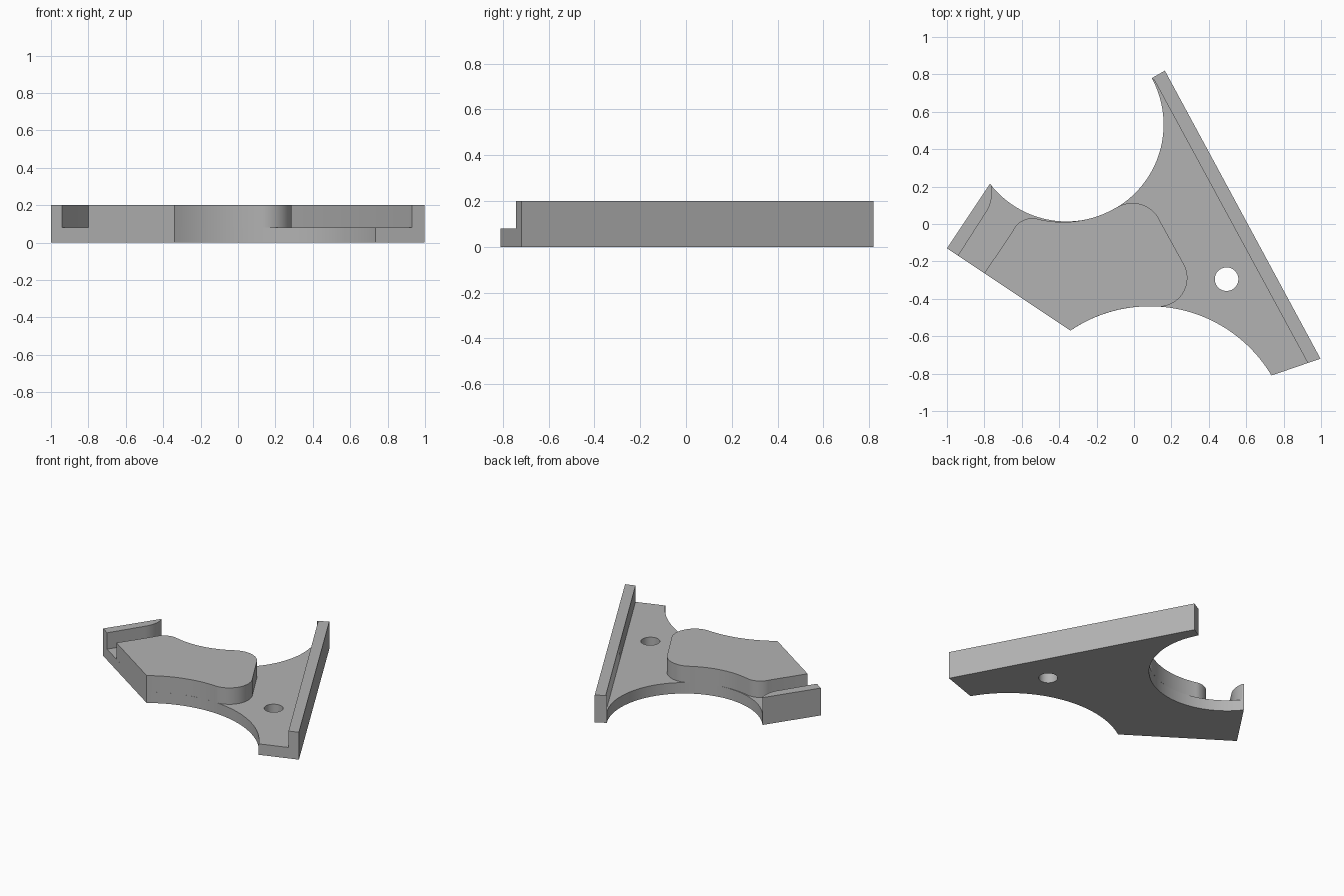
import bpy, bmesh, math

if "Cube" in bpy.data.objects:
    bpy.data.objects.remove(bpy.data.objects["Cube"])

grey = bpy.data.materials.new("light grey")
grey.diffuse_color = (0.45, 0.45, 0.45, 1)
grey.use_nodes = True
grey.node_tree.nodes["Principled BSDF"].inputs["Base Color"].default_value = grey.diffuse_color


def arc(p, m, q, n=32):
    """Points on the circle from p through m to q."""
    a, b, c = complex(*p), complex(*m), complex(*q)
    w = (c - a) / (b - a)
    o = a - (a - b) * (w - abs(w) ** 2) / 2j / w.imag
    turn = (c - o) / (a - o)
    sweep = math.atan2(turn.imag, turn.real)
    if sweep * w.imag < 0:
        sweep += math.copysign(2 * math.pi, w.imag)
    pts = []
    for i in range(n + 1):
        t = sweep * i / n
        z = o + (a - o) * complex(math.cos(t), math.sin(t))
        pts.append((z.real, z.imag))
    return pts


def prism(name, loops, z0, z1):
    """Solid plate from an outline and optional hole loops."""
    bm = bmesh.new()
    rings = []
    for z in (z0, z1):
        edges, level = [], []
        for loop in loops:
            pts = [p for i, p in enumerate(loop) if math.dist(p, loop[i - 1]) > 1e-4]
            vs = [bm.verts.new((x, y, z)) for x, y in pts]
            edges += [bm.edges.new((vs[i - 1], vs[i])) for i in range(len(vs))]
            level.append(vs)
        bmesh.ops.triangle_fill(bm, edges=edges, use_beauty=True, normal=(0, 0, 1))
        rings.append(level)
    for low, high in zip(*rings):
        for i in range(len(low)):
            bm.faces.new((low[i - 1], low[i], high[i], high[i - 1]))
    bmesh.ops.recalc_face_normals(bm, faces=bm.faces)
    mesh = bpy.data.meshes.new(name)
    bm.to_mesh(mesh)
    bm.free()
    mesh.materials.append(grey)
    ob = bpy.data.objects.new(name, mesh)
    bpy.context.collection.objects.link(ob)
    bpy.ops.object.select_all(action='DESELECT')
    ob.select_set(True)
    bpy.context.view_layer.objects.active = ob
    bpy.ops.object.shade_smooth_by_angle(angle=math.radians(30))
    return ob


FLOOR, TOP = 0.08, 0.20
left, front = (-1.0, -0.13), (-0.34, -0.57)
foot, right = (0.735, -0.81), (0.997, -0.72)
tip, tip_in = (0.165, 0.82), (0.095, 0.78)
horn = (-0.77, 0.215)

# Base plate with two scooped sides and a round hole
hole = [(0.495 + 0.063 * math.cos(i * math.pi / 20),
         -0.295 + 0.063 * math.sin(i * math.pi / 20)) for i in range(40)]
outline = ([left] + arc(front, (0.083, -0.44), foot, 48) + [right, tip]
           + arc(tip_in, (0.007, 0.166), horn, 64))
prism("base_plate", [outline, hole], 0, FLOOR)

# Long straight wall
prism("long_wall", [[right, tip, tip_in, (0.108, 0.77), (0.929, -0.743)]], FLOOR, TOP)

# Short end wall with a curved inner corner
prism("end_wall", [[left, (-0.94, -0.17)]
                   + arc((-0.797, 0.053), (-0.765, 0.122), (-0.763, 0.207), 12)
                   + [horn]], FLOOR, TOP)

# Raised pad with rounded corners
pad = ([(-0.8, -0.263)]
       + arc((-0.65, -0.04), (-0.605, 0.013), (-0.54, 0.031), 12)
       + arc((-0.53, 0.031), (-0.35, 0.011), (-0.10, 0.085), 24)
       + arc((-0.09, 0.09), (-0.005, 0.112), (0.139, 0.016), 20)
       + arc((0.267, -0.216), (0.262, -0.37), (0.139, -0.442), 20)
       + arc((0.139, -0.442), (-0.13, -0.4705), front, 32))
prism("raised_pad", [pad], FLOOR, TOP)
